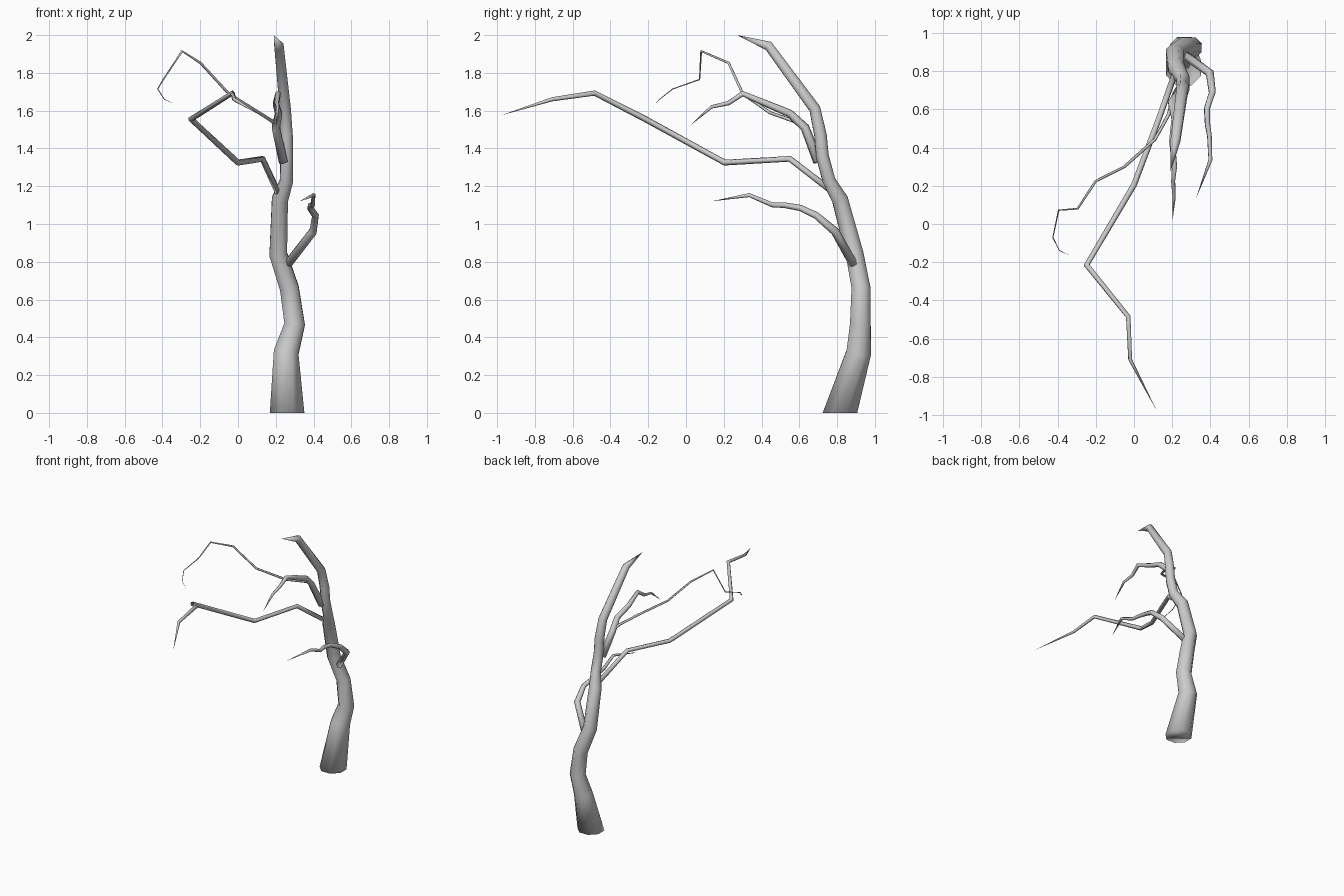
import bpy, bmesh
from math import cos, sin, pi
from mathutils import Vector


def limb(name, pts, sides, flat_start=False):
    """Tapered tube through (x, y, z, radius) points, closing to a point at the last one."""
    pos = [Vector(p[:3]) for p in pts]
    bm = bmesh.new()
    rings = []
    u = Vector((1, 0, 0))
    for i in range(len(pos) - 1):
        ahead = (pos[i + 1] - pos[i]).normalized()
        back = (pos[i] - pos[i - 1]).normalized() if i else ahead
        t = (ahead + back).normalized()
        if i == 0 and flat_start:
            t = Vector((0, 0, 1))
        u = (u - t * u.dot(t)).normalized()
        v = t.cross(u)
        ring = []
        for k in range(sides):
            a = 2 * pi * (k + 0.5) / sides
            ring.append(bm.verts.new(pos[i] + (u * cos(a) + v * sin(a)) * pts[i][3]))
        rings.append(ring)
    for a, b in zip(rings, rings[1:]):
        for k in range(sides):
            n = (k + 1) % sides
            bm.faces.new((a[k], a[n], b[n], b[k]))
    tip = bm.verts.new(pos[-1])
    for k in range(sides):
        bm.faces.new((rings[-1][k], rings[-1][(k + 1) % sides], tip))
    bm.faces.new(rings[0][::-1])
    for f in bm.faces:
        f.smooth = True
    for e in bm.edges:
        if len(e.link_faces) == 2 and e.calc_face_angle() > 1.05:
            e.smooth = False
    me = bpy.data.meshes.new(name)
    bm.to_mesh(me)
    bm.free()
    ob = bpy.data.objects.new(name, me)
    bpy.context.collection.objects.link(ob)
    return ob


# Leaning trunk with a flat base
limb("trunk", [
    (0.26, 0.815, 0, 0.099), (0.255, 0.915, 0.32, 0.071), (0.30, 0.923, 0.47, 0.059),
    (0.272, 0.927, 0.66, 0.054), (0.213, 0.893, 0.84, 0.051), (0.222, 0.815, 1.13, 0.046),
    (0.257, 0.757, 1.23, 0.037), (0.257, 0.722, 1.36, 0.036), (0.257, 0.712, 1.47, 0.035),
    (0.25, 0.682, 1.61, 0.032), (0.217, 0.437, 1.943, 0.027), (0.19, 0.27, 2.0, 0),
], 8, True)

# Low branch on the right
limb("low_branch", [
    (0.265, 0.885, 0.79, 0.024), (0.397, 0.79, 0.96, 0.023), (0.41, 0.69, 1.045, 0.019),
    (0.382, 0.605, 1.085, 0.017), (0.385, 0.52, 1.10, 0.015), (0.395, 0.46, 1.10, 0.013),
    (0.40, 0.335, 1.153, 0.011), (0.325, 0.135, 1.12, 0),
], 6)

# Long branch reaching forward
limb("long_branch", [
    (0.215, 0.79, 1.16, 0.017), (0.13, 0.55, 1.345, 0.016), (0, 0.205, 1.325, 0.016),
    (-0.248, -0.215, 1.555, 0.016), (-0.03, -0.485, 1.693, 0.014),
    (-0.02, -0.71, 1.66, 0.011), (0.12, -0.98, 1.575, 0),
], 6)

# Upper branch
limb("upper_branch", [
    (0.24, 0.70, 1.33, 0.027), (0.20, 0.63, 1.51, 0.024), (0.215, 0.55, 1.585, 0.021),
    (0.20, 0.43, 1.635, 0.018), (0.212, 0.30, 1.69, 0.015), (0.205, 0.225, 1.64, 0.012),
    (0.21, 0.135, 1.62, 0.009), (0.202, 0.02, 1.52, 0),
], 6)

# Thin twig growing from the upper branch
limb("twig", [
    (0.20, 0.635, 1.52, 0.011), (0.18, 0.57, 1.545, 0.010), (0.11, 0.443, 1.59, 0.009),
    (-0.05, 0.30, 1.69, 0.008), (-0.20, 0.225, 1.853, 0.007), (-0.295, 0.08, 1.915, 0.006),
    (-0.395, 0.072, 1.765, 0.004), (-0.425, -0.07, 1.715, 0.003),
    (-0.39, -0.14, 1.66, 0.002), (-0.335, -0.165, 1.635, 0),
], 5)
